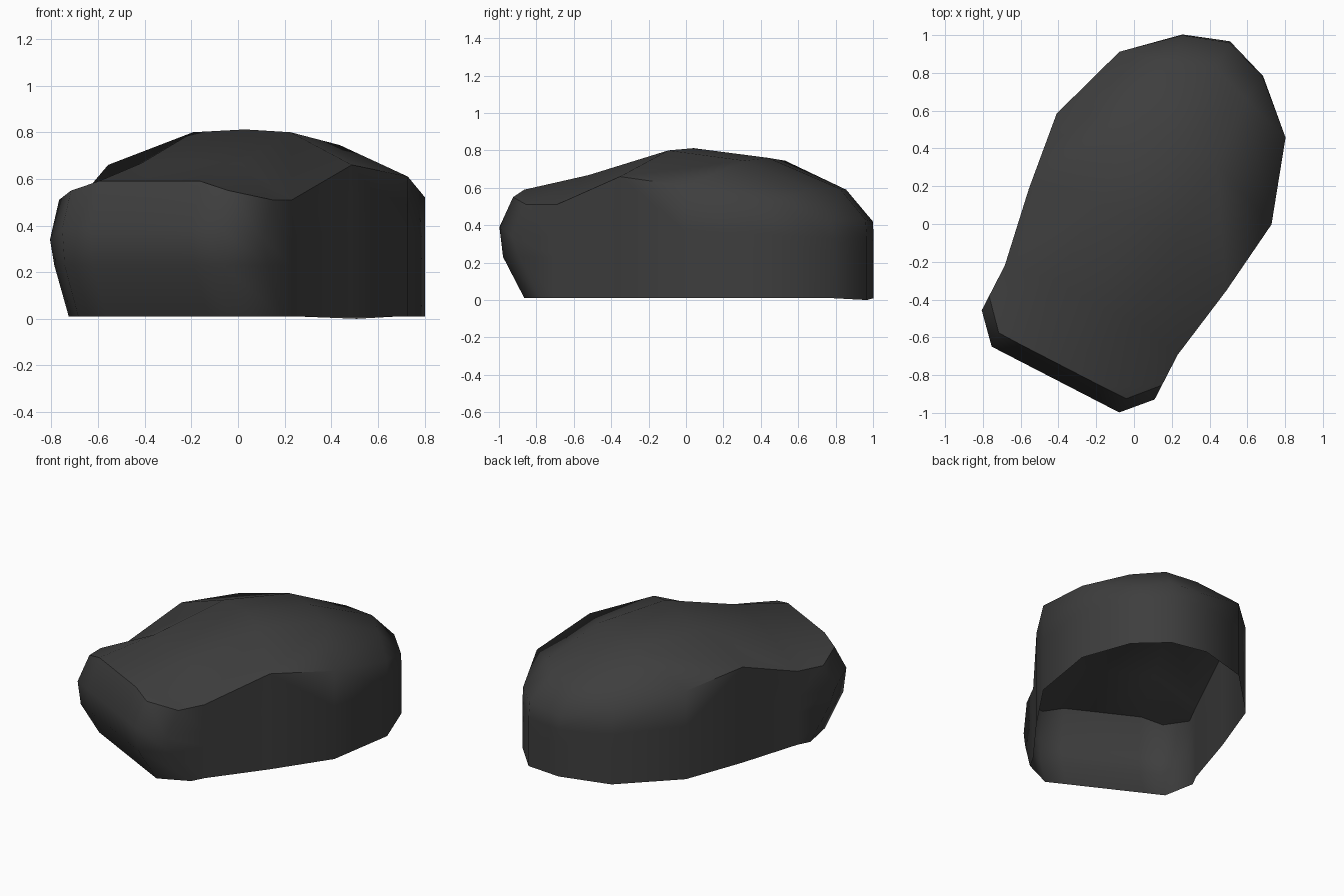
import bpy, bmesh, math

if "Cube" in bpy.data.objects:
    bpy.data.objects.remove(bpy.data.objects["Cube"])

# One flat dark colour
mat = bpy.data.materials.new("charcoal")
mat.diffuse_color = (0.048, 0.048, 0.048, 1)
mat.use_nodes = True
mat.node_tree.nodes["Principled BSDF"].inputs["Base Color"].default_value = mat.diffuse_color

bm = bmesh.new()
V = lambda x, y, z: bm.verts.new((x, y, z))

# Wall columns of the right half, back centre to front centre:
# x, (y at bottom, low, middle, top), z of middle, z of top
cols = [
    (0.00, (1.093, 1.093, 1.093, 1.085), 0.33, 0.43),
    (0.24, (1.01, 1.01, 1.01, 1.005), 0.33, 0.42),
    (0.495, (0.775, 0.775, 0.775, 0.775), 0.35, 0.52),
    (0.64, (0.332, 0.332, 0.332, 0.332), 0.37, 0.61),
    (0.588, (-0.09, -0.09, -0.09, -0.09), 0.37, 0.66),
    (0.515, (-0.509, -0.509, -0.509, -0.509), 0.34, 0.51),
    (0.515, (-0.60, -0.735, -0.775, -0.69), 0.34, 0.51),
    (0.38, (-0.772, -0.90, -0.922, -0.84), 0.39, 0.55),
    (0.245, (-0.772, -0.90, -0.922, -0.842), 0.39, 0.59),
    (0.00, (-0.772, -0.90, -0.922, -0.842), 0.39, 0.59),
]
wall = []
for i, (x, ys, zm, zt) in enumerate(cols):
    zs = (0.0 if i == 0 else 0.01, 0.23, zm, zt)
    wall.append([V(x, y, z) for y, z in zip(ys, zs)])
for a, b in zip(wall, wall[1:]):
    for k in range(3):
        bm.faces.new((a[k], a[k + 1], b[k + 1], b[k]))

# Domed top: inner column and centre line, front to back
A, B, C, D, E, F, G, H, I, K = [w[3] for w in wall]
m = [I] + [V(*p) for p in ((0.235, -0.46, 0.668), (0.235, 0.02, 0.80),
                           (0.235, 0.48, 0.745), (0.21, 0.86, 0.59))]
c = [K] + [V(*p) for p in ((0, -0.47, 0.675), (0, 0.05, 0.812),
                           (0, 0.50, 0.76), (0, 0.93, 0.595))]
for i in range(4):
    bm.faces.new((c[i], m[i], m[i + 1], c[i + 1]))
for f in ((I, H, G, m[1]), (G, F, m[1]), (F, E, m[2], m[1]), (E, D, m[3], m[2]),
          (D, C, m[4], m[3]), (C, B, m[4]), (B, A, c[4], m[4])):
    bm.faces.new(f)

# Outward normals, smooth faces, sharp crease along the front and sides
bmesh.ops.recalc_face_normals(bm, faces=bm.faces)
bm.normal_update()
if sum(f.normal.z * f.calc_area() for f in bm.faces) < 0:
    bmesh.ops.reverse_faces(bm, faces=bm.faces)
for f in bm.faces:
    f.smooth = True
rim = [D, E, F, G, H, I, K]
for a, b in zip(rim, rim[1:]):
    bm.edges.get((a, b)).smooth = False

mesh = bpy.data.meshes.new("shell")
bm.to_mesh(mesh)
bm.free()
mesh.materials.append(mat)

# Mirrored open-bottomed shell, turned in plan
shell = bpy.data.objects.new("shell", mesh)
bpy.context.collection.objects.link(shell)
mir = shell.modifiers.new("mirror", 'MIRROR')
mir.merge_threshold = 0.001
shell.rotation_euler.z = math.radians(-27.3)
shell.location = (0.007, -0.004, 0)
